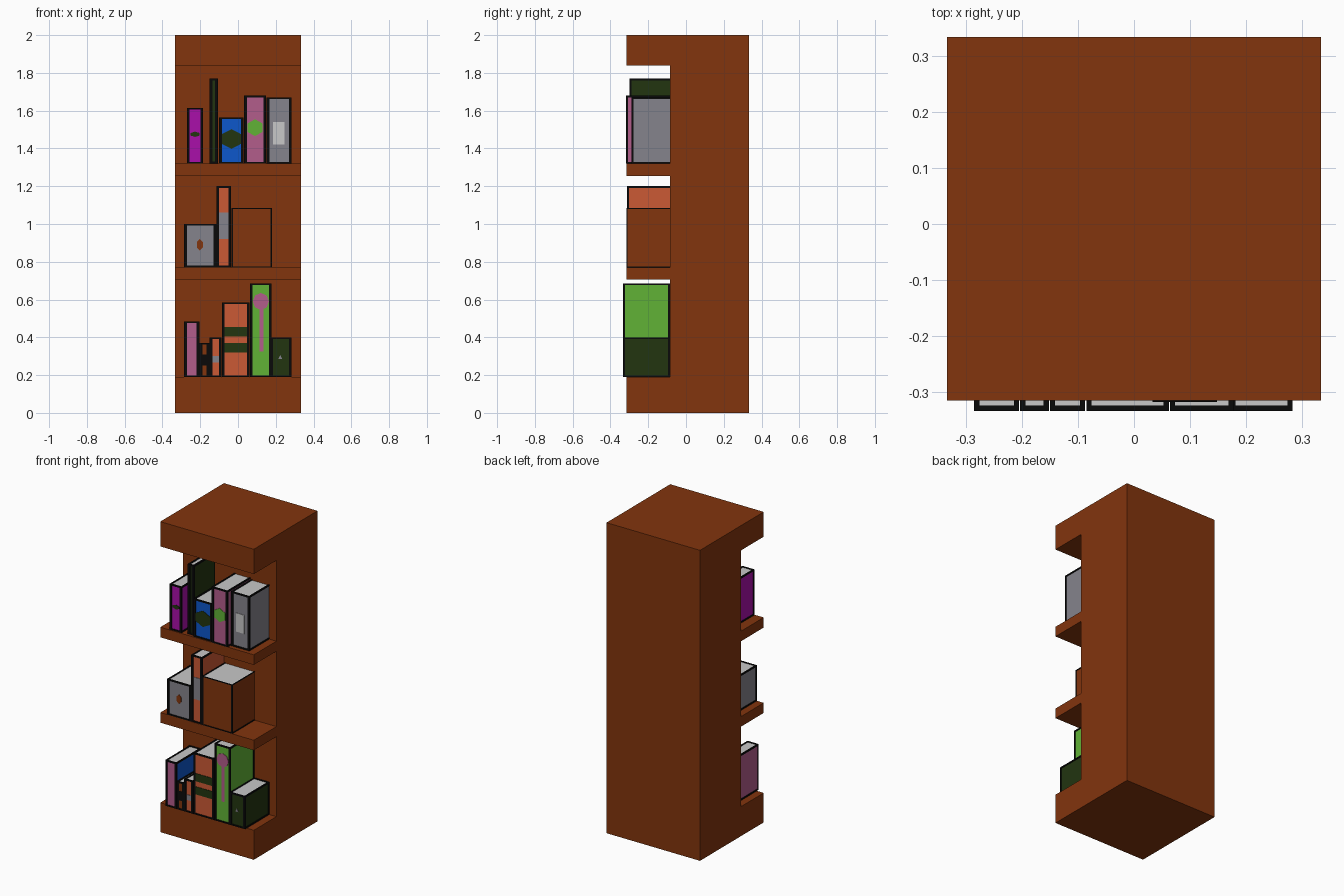
import bpy, bmesh, math
from mathutils import Vector

if "Cube" in bpy.data.objects:
    bpy.data.objects.remove(bpy.data.objects["Cube"])

COLOURS = {
    "wood brown": (0.225, 0.035, 0.004), "black": (0.003, 0.003, 0.003),
    "page white": (0.58, 0.58, 0.58), "magenta": (0.40, 0.005, 0.40),
    "dark green": (0.016, 0.035, 0.005), "blue": (0.004, 0.095, 0.60),
    "pink": (0.45, 0.11, 0.26), "lime": (0.12, 0.45, 0.037),
    "grey": (0.235, 0.23, 0.265), "orange": (0.60, 0.10, 0.035),
}
MATS = {}
for n, c in COLOURS.items():
    MATS[n] = bpy.data.materials.new(n)
    MATS[n].diffuse_color = (*c, 1)


def finish(bm, name, mats):
    bmesh.ops.recalc_face_normals(bm, faces=bm.faces)
    me = bpy.data.meshes.new(name)
    bm.to_mesh(me)
    bm.free()
    for m in mats:
        me.materials.append(MATS[m])
    ob = bpy.data.objects.new(name, me)
    bpy.context.collection.objects.link(ob)
    return ob


def add_box(bm, lo, hi):
    vs = bmesh.ops.create_cube(bm, size=1)["verts"]
    for v in vs:
        v.co = Vector([(lo[i] + hi[i]) / 2 + v.co[i] * (hi[i] - lo[i]) for i in range(3)])


def extrude_profile(name, mat, pts, axis, a, b):
    """Close a 2D profile and extrude it along x (points are y,z) or y (points are x,z)."""
    bm = bmesh.new()
    mk = (lambda p: (a, p[0], p[1])) if axis == "x" else (lambda p: (p[0], a, p[1]))
    f = bm.faces.new([bm.verts.new(mk(p)) for p in pts])
    ex = bmesh.ops.extrude_face_region(bm, geom=[f])["geom"]
    d = (b - a, 0, 0) if axis == "x" else (0, b - a, 0)
    bmesh.ops.translate(bm, vec=d, verts=[v for v in ex if isinstance(v, bmesh.types.BMVert)])
    return finish(bm, name, [mat])


# Bookcase: one comb-shaped side profile with base, two shelves and top
F, W, B = -0.315, -0.085, 0.333
profile = [(B, 0), (F, 0)]
for z0, z1 in ((0.19, 0.705), (0.77, 1.255), (1.32, 1.84)):
    profile += [(F, z0), (W, z0), (W, z1), (F, z1)]
profile += [(F, 2), (B, 2)]
extrude_profile("bookcase", "wood brown", profile, "x", -0.333, 0.333)


def book(name, col, x0, x1, z0, z1, y0, y1, w=0.014, right=None):
    """Coloured block with a white page top and black binding along its edges."""
    g = 0.004
    bm = bmesh.new()
    add_box(bm, (x0 + g, y0 + g, z0 + 0.001), (x1 - g, y1 - g, z1 - g))
    bm.normal_update()
    for f in bm.faces:
        f.material_index = 1 if f.normal.z > 0.5 else 2 if f.normal.x > 0.5 else 0
    finish(bm, name, [col, "page white", right or col])
    bm = bmesh.new()
    t = w * 0.65
    xs = ((x0, x0 + w), (x1 - w, x1))
    ys = ((y0, y0 + t), (y1 - t, y1))
    zs = ((z0, z0 + t), (z1 - t, z1))
    for p in range(2):
        for q in range(2):
            add_box(bm, (xs[p][0], ys[q][0], z0), (xs[p][1], ys[q][1], z1))
            add_box(bm, (xs[p][0], y0, zs[q][0]), (xs[p][1] if q == 0 else xs[p][0] + t, y1, zs[q][1])
                    ) if p == 0 or q == 0 else add_box(bm, (x1 - t, y0, zs[q][0]), (x1, y1, zs[q][1]))
            add_box(bm, (x0, ys[p][0], zs[q][0]), (x1, ys[p][1], zs[q][1]))
    finish(bm, name + "_binding", ["black"])


def emblem(name, col, x, z, rx, rz, y0, sides=4):
    """Thin painted plate on a spine: rectangle (4) or regular polygon."""
    if sides == 4:
        pts = [(x - rx, z - rz), (x + rx, z - rz), (x + rx, z + rz), (x - rx, z + rz)]
    else:
        pts = [(x + rx * math.sin(2 * math.pi * i / sides), z + rz * math.cos(2 * math.pi * i / sides))
               for i in range(sides)]
    extrude_profile(name, col, pts, "y", y0 + 0.001, y0 + 0.007)


# Top shelf books
Z, Y1 = 1.32, -0.075
book("magenta_book", "magenta", -0.27, -0.185, Z, 1.615, -0.31, Y1)
book("tall_dark_book", "dark green", -0.15, -0.105, Z, 1.77, -0.298, Y1, 0.016)
book("blue_book", "blue", -0.10, 0.03, Z, 1.565, -0.31, Y1)
book("pink_book", "pink", 0.033, 0.148, Z, 1.68, -0.317, Y1)
book("grey_book", "grey", 0.152, 0.283, Z, 1.67, -0.288, Y1)
emblem("magenta_book_mark", "dark green", -0.227, 1.475, 0.027, 0.014, -0.31, 6)
emblem("blue_book_hexagon", "dark green", -0.035, 1.45, 0.058, 0.052, -0.31, 6)
emblem("pink_book_hexagon", "lime", 0.09, 1.51, 0.045, 0.045, -0.317, 6)
emblem("grey_book_label", "page white", 0.215, 1.48, 0.03, 0.06, -0.288)

# Middle shelf books
Z = 0.77
book("short_grey_book", "grey", -0.285, -0.115, Z, 1.0, -0.315, Y1)
book("tall_orange_book", "orange", -0.115, -0.037, Z, 1.20, -0.312, Y1)
book("brown_book", "wood brown", -0.035, 0.18, Z, 1.085, -0.315, Y1, 0.008)
emblem("short_grey_book_mark", "wood brown", -0.202, 0.89, 0.018, 0.03, -0.315, 6)
emblem("tall_orange_book_band", "grey", -0.076, 0.99, 0.026, 0.07, -0.312)

# Bottom shelf books
Z, Y1, Y0 = 0.19, -0.085, -0.333
book("slim_pink_book", "pink", -0.285, -0.205, Z, 0.485, Y0, Y1, right="blue")
book("tiny_brown_book", "wood brown", -0.203, -0.152, Z, 0.37, Y0, Y1)
book("tiny_orange_book", "orange", -0.15, -0.087, Z, 0.40, Y0, Y1)
book("wide_orange_book", "orange", -0.085, 0.062, Z, 0.585, Y0, Y1)
book("lime_book", "lime", 0.064, 0.178, Z, 0.685, Y0, Y1)
book("short_green_book", "dark green", 0.172, 0.283, Z, 0.40, Y0, Y1)
emblem("tiny_brown_book_mark", "black", -0.178, 0.28, 0.012, 0.03, Y0)
emblem("tiny_orange_book_band", "grey", -0.118, 0.285, 0.018, 0.017, Y0)
for z in (0.345, 0.43):
    emblem("wide_orange_book_band", "dark green", -0.011, z, 0.061, 0.025, Y0)
emblem("lime_book_flower", "pink", 0.121, 0.59, 0.043, 0.045, Y0, 8)
emblem("lime_book_stem", "pink", 0.125, 0.44, 0.01, 0.115, Y0)
emblem("short_green_book_mark", "grey", 0.224, 0.293, 0.012, 0.014, Y0, 3)

for m in bpy.data.materials:
    if m.users and not m.is_grease_pencil:
        m.use_nodes = True
        m.node_tree.nodes["Principled BSDF"].inputs["Base Color"].default_value = m.diffuse_color
